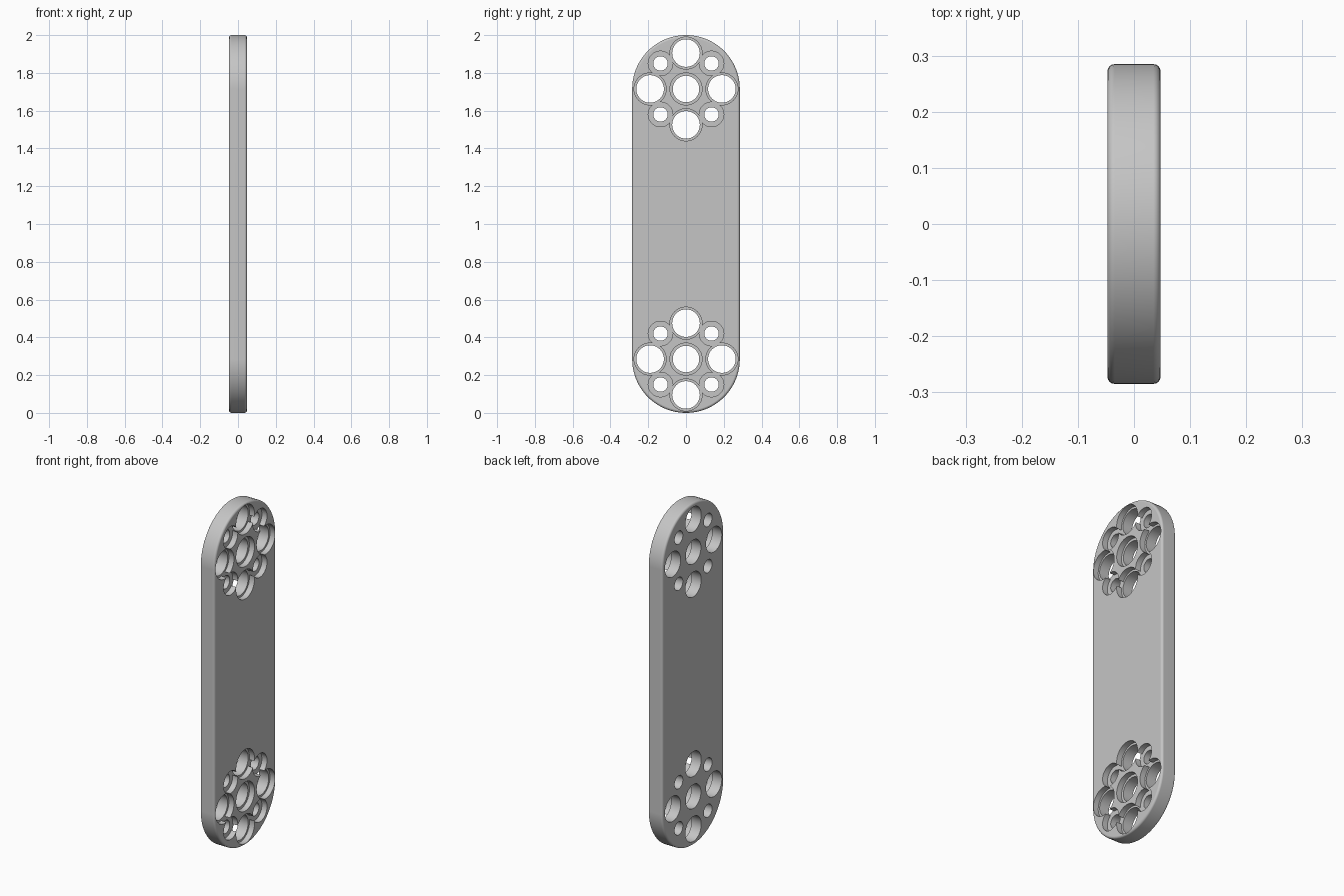
import bpy
import bmesh
from math import pi, cos, sin, radians
from mathutils import Matrix, Vector

old = bpy.data.objects.get("Cube")
if old:
    bpy.data.objects.remove(old, do_unlink=True)

HALF_T = 0.0475            # half thickness along x
RADIUS = 0.285             # rounded end radius
CENTRES = (RADIUS, 2 - RADIUS)
RECESS = 0.033             # depth of the counterbores
AXIAL, DIAGONAL = 0.19, 0.135

grey = bpy.data.materials.new("grey metal")
grey.use_nodes = True
colour = (0.56, 0.56, 0.56, 1)
grey.diffuse_color = colour
grey.node_tree.nodes["Principled BSDF"].inputs["Base Color"].default_value = colour


def make_object(name, bm):
    mesh = bpy.data.meshes.new(name)
    bmesh.ops.recalc_face_normals(bm, faces=bm.faces)
    bm.to_mesh(mesh)
    bm.free()
    mesh.materials.append(grey)
    obj = bpy.data.objects.new(name, mesh)
    bpy.context.collection.objects.link(obj)
    return obj


def cutter(name, spots, radius, x0, x1):
    """Cylinders along x at each (y, z) offset around both end centres."""
    bm = bmesh.new()
    for zc in CENTRES:
        for y, z in spots:
            place = Matrix.Translation(((x0 + x1) / 2, y, zc + z)) @ Matrix.Rotation(pi / 2, 4, "Y")
            bmesh.ops.create_cone(bm, cap_ends=True, segments=48, radius1=radius,
                                  radius2=radius, depth=x1 - x0, matrix=place)
    obj = make_object(name, bm)
    obj.hide_render = True
    return obj


# Plate: stadium outline extruded through its thickness
bm = bmesh.new()
steps = 40
outline = []
for zc, start in ((CENTRES[1], 0), (CENTRES[0], pi)):
    for i in range(steps + 1):
        a = start + pi * i / steps
        outline.append(bm.verts.new((-HALF_T, RADIUS * cos(a), zc + RADIUS * sin(a))))
face = bm.faces.new(outline)
ext = bmesh.ops.extrude_face_region(bm, geom=[face])
moved = [v for v in ext["geom"] if isinstance(v, bmesh.types.BMVert)]
bmesh.ops.translate(bm, verts=moved, vec=Vector((2 * HALF_T, 0, 0)))
plate = make_object("link_plate", bm)

# Rounded rims
bevel = plate.modifiers.new("rounded rim", "BEVEL")
bevel.width = 0.013
bevel.segments = 4
bevel.limit_method = "ANGLE"
bevel.angle_limit = radians(60)

# Hole patterns: cross of large holes, corners of small ones
ring = [(AXIAL, 0), (-AXIAL, 0), (0, AXIAL), (0, -AXIAL)]
cross = ring + [(0, 0)]
corners = [(sy * DIAGONAL, sz * DIAGONAL) for sy in (-1, 1) for sz in (-1, 1)]
floor, out = HALF_T - RECESS, 0.1
cutters = [
    cutter("large_recess_cutter", cross, 0.085, floor, out),
    cutter("small_recess_cutter", corners, 0.065, floor, out),
    cutter("ring_hole_cutter", ring, 0.073, -out, out),
    cutter("centre_hole_cutter", [(0, 0)], 0.07, -out, out),
    cutter("small_hole_cutter", corners, 0.038, -out, out),
]
for c in cutters:
    cut = plate.modifiers.new(c.name, "BOOLEAN")
    cut.operation = "DIFFERENCE"
    cut.solver = "EXACT"
    cut.object = c

# Apply the cuts, then discard the cutters
bpy.ops.object.select_all(action="DESELECT")
bpy.context.view_layer.objects.active = plate
plate.select_set(True)
for name in [m.name for m in plate.modifiers]:
    bpy.ops.object.modifier_apply(modifier=name)
for c in cutters:
    bpy.data.objects.remove(c, do_unlink=True)

# Smooth walls with crisp edges and flat sides
bpy.ops.object.shade_smooth_by_angle(angle=radians(30))
weighted = plate.modifiers.new("flat sides", "WEIGHTED_NORMAL")
weighted.keep_sharp = True
